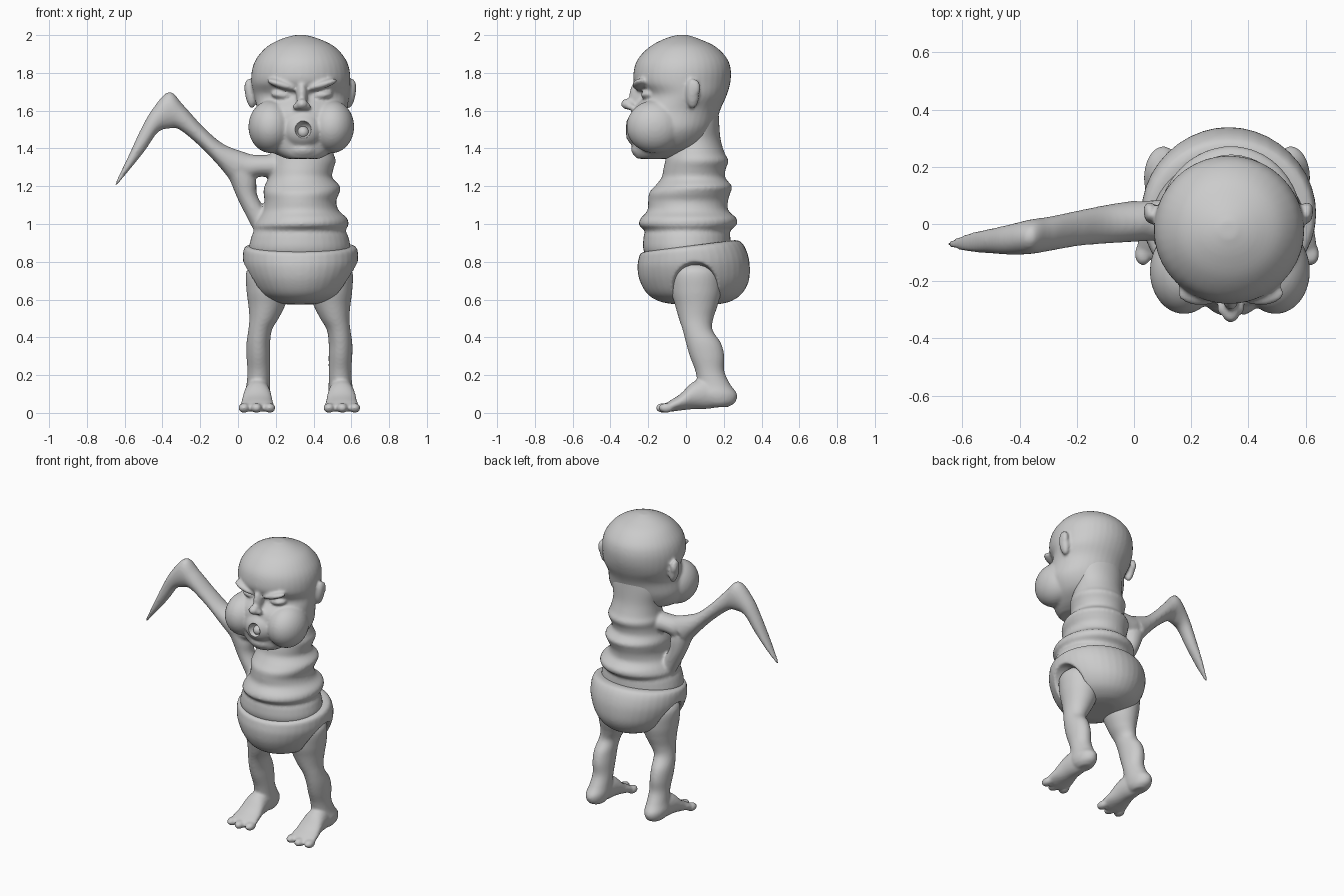
import bpy, bmesh, math
from mathutils import Vector, Matrix

MID = 0.33          # sideways middle of the figure
skin = bpy.data.materials.new("plain_grey")
skin.diffuse_color = (0.6, 0.6, 0.6, 1)


def blend(rings, steps=5):
    """Smooth in-between rings (Catmull-Rom)."""
    out = []
    for i in range(len(rings) - 1):
        p = [rings[max(i - 1, 0)], rings[i], rings[i + 1], rings[min(i + 2, len(rings) - 1)]]
        for s in range(steps):
            t = s / steps
            out.append([0.5 * (2 * b + (c - a) * t + (2 * a - 5 * b + 4 * c - d) * t * t
                               + (3 * b - a - 3 * c + d) * t ** 3) for a, b, c, d in zip(*p)])
    return out + [rings[-1]]


def loft(bm, rings, n=40):
    """Skin over rings of (centre, half axis, half axis), ends closed."""
    loops = []
    for r in blend([[*c, *u, *v] for c, u, v in rings]):
        c, u, v = Vector(r[:3]), Vector(r[3:6]), Vector(r[6:])
        loops.append([bm.verts.new(c + u * math.cos(2 * math.pi * k / n) + v * math.sin(2 * math.pi * k / n))
                      for k in range(n)])
    for a, b in zip(loops, loops[1:]):
        for k in range(n):
            bm.faces.new((a[k], a[(k + 1) % n], b[(k + 1) % n], b[k]))
    bm.faces.new(loops[0])
    bm.faces.new(loops[-1])


def level(z, x0, x1, y0, y1, tilt=0):
    """Horizontal ring filling a box; tilt raises the back."""
    return (((x0 + x1) / 2, (y0 + y1) / 2, z), ((x1 - x0) / 2, 0, 0), (0, (y1 - y0) / 2, tilt))


def upright(y, x0, x1, z0, z1):
    """Ring facing forward."""
    return (((x0 + x1) / 2, y, (z0 + z1) / 2), ((x1 - x0) / 2, 0, 0), (0, 0, (z1 - z0) / 2))


def span(x0, z0, x1, z1, y, h):
    """Ring between two outline points, h thick either way in y."""
    return (((x0 + x1) / 2, y, (z0 + z1) / 2), ((x0 - x1) / 2, 0, (z0 - z1) / 2), (0, h, 0))


def ball(bm, c, r, turn=0):
    m = Matrix.Translation(c) @ Matrix.Rotation(turn, 4, 'Y') @ Matrix.Diagonal((*r, 1))
    bmesh.ops.create_uvsphere(bm, u_segments=32, v_segments=20, radius=1, matrix=m)


def finish(name, bm):
    bmesh.ops.recalc_face_normals(bm, faces=bm.faces)
    for f in bm.faces:
        f.smooth = True
    me = bpy.data.meshes.new(name)
    bm.to_mesh(me)
    bm.free()
    me.materials.append(skin)
    ob = bpy.data.objects.new(name, me)
    bpy.context.collection.objects.link(ob)
    return ob


def fuse(ob, size, passes):
    m = ob.modifiers.new("fuse", 'REMESH')
    m.mode, m.voxel_size, m.use_smooth_shade = 'VOXEL', size, True
    soften(ob, passes)


def soften(ob, passes):
    m = ob.modifiers.new("soften", 'SMOOTH')
    m.factor, m.iterations = 0.5, passes


def cut(ob, cutter):
    m = ob.modifiers.new("cut", 'BOOLEAN')
    m.operation, m.object, m.solver = 'DIFFERENCE', cutter, 'EXACT'
    cutter.hide_render = True
    cutter.hide_viewport = True


# head: skull, cheeks, chin and features
bm = bmesh.new()
loft(bm, [level(*r) for r in (
    (1.345, .26, .43, -.26, -.10), (1.37, .20, .48, -.275, 0), (1.42, .12, .54, -.28, .10),
    (1.50, .09, .585, -.295, .15), (1.60, .10, .58, -.285, .18), (1.68, .085, .59, -.228, .215),
    (1.75, .07, .595, -.275, .235), (1.82, .075, .59, -.275, .237), (1.88, .10, .565, -.25, .215),
    (1.94, .155, .51, -.19, .155), (1.98, .23, .43, -.115, .07), (2.0, .30, .36, -.05, .01))])
for s in (-1, 1):
    ball(bm, (MID + .005 + s * .16, -.165, 1.515), (.12, .15, .14))             # cheek
    ball(bm, (MID + .008 + s * .105, -.24, 1.737), (.085, .045, .022), -s * .3)  # brow
    ball(bm, (MID + .008 + s * .105, -.19, 1.683), (.058, .05, .024), -s * .1)   # eyelid
    ball(bm, (MID + .008 + s * .027, -.295, 1.622), (.022, .025, .018))         # nostril
    ball(bm, (MID + s * .265, .035, 1.69), (.028, .036, .08), s * .15)           # ear
    ball(bm, (MID + s * .275, .05, 1.72), (.022, .026, .045))                    # ear rim
ball(bm, (.338, -.25, 1.68), (.03, .05, .08))       # nose bridge
ball(bm, (.338, -.305, 1.635), (.032, .04, .03))    # nose tip
ball(bm, (.343, -.235, 1.50), (.11, .09, .10))      # muzzle
ball(bm, (.343, -.23, 1.395), (.08, .06, .048))     # chin
head = finish("head", bm)
bm = bmesh.new()
ball(bm, (.345, -.34, 1.50), (.045, .075, .048))
fuse(head, .009, 4)
cut(head, finish("mouth_cutter", bm))
soften(head, 2)

# tongue inside the open mouth
bm = bmesh.new()
ball(bm, (.345, -.27, 1.485), (.032, .035, .032))
finish("tongue", bm)

# torso with skin rolls, neck and the hooked arm
bm = bmesh.new()
loft(bm, [level(*r) for r in (
    (.78, .10, .56, -.18, .20), (.86, .06, .595, -.225, .235), (.93, .07, .585, -.225, .235),
    (.965, .085, .57, -.22, .235), (.995, .085, .585, -.25, .268), (1.03, .105, .578, -.24, .268),
    (1.07, .13, .535, -.205, .225), (1.12, .14, .52, -.20, .222), (1.165, .135, .537, -.195, .235),
    (1.20, .14, .54, -.165, .243), (1.245, .16, .50, -.13, .208), (1.29, .165, .505, -.12, .21),
    (1.335, .165, .518, -.11, .225), (1.375, .175, .505, -.10, .205), (1.45, .18, .49, -.07, .183),
    (1.55, .17, .50, -.06, .175), (1.66, .20, .46, -.02, .17))])
loft(bm, [span(*r) for r in (
    (-.652, 1.212, -.645, 1.20, -.07, .01), (-.575, 1.37, -.58, 1.28, -.065, .032),
    (-.52, 1.49, -.495, 1.385, -.06, .042), (-.455, 1.605, -.425, 1.485, -.055, .052),
    (-.365, 1.70, -.365, 1.505, -.045, .06), (-.29, 1.63, -.31, 1.50, -.035, .06),
    (-.19, 1.52, -.20, 1.41, -.015, .062), (-.08, 1.425, -.10, 1.305, 0, .068),
    (.05, 1.375, -.04, 1.23, .01, .072))])
loft(bm, [span(*r) for r in (        # upper root
    (-.06, 1.41, -.08, 1.29, 0, .065), (.04, 1.375, .03, 1.235, .01, .07),
    (.12, 1.365, .12, 1.25, .015, .07), (.24, 1.375, .24, 1.24, .02, .07))])
loft(bm, [span(*r) for r in (        # lower root
    (-.09, 1.31, .06, 1.33, 0, .06), (-.045, 1.235, .095, 1.235, .01, .065),
    (-.005, 1.14, .10, 1.16, .015, .06), (.04, 1.05, .135, 1.09, .015, .055),
    (.09, .96, .20, 1.0, .015, .05), (.15, .91, .25, .95, .015, .04))])
fuse(finish("torso_and_arm", bm), .01, 4)

# diaper with two leg openings
bm = bmesh.new()
loft(bm, [level(*r) for r in (
    (.575, .25, .41, -.06, .17), (.59, .18, .48, -.14, .235), (.63, .11, .55, -.205, .295),
    (.70, .06, .60, -.245, .333), (.78, .03, .632, -.257, .337, .01), (.84, .026, .636, -.25, .32, .02),
    (.875, .035, .627, -.24, .292, .03), (.885, .06, .60, -.215, .26, .03))])
diaper = finish("diaper", bm)
for s, side in ((-1, "left"), (1, "right")):
    bm = bmesh.new()
    ball(bm, (MID + s * .33, .05, .62), (.22, .145, .18))
    cut(diaper, finish(side + "_leg_hole_cutter", bm))
fuse(diaper, .009, 3)

# legs with three-toed feet, the second mirrored
for side in ("left", "right"):
    bm = bmesh.new()
    loft(bm, [level(*r) for r in (
        (.80, .10, .24, -.03, .13), (.75, .045, .27, -.08, .18), (.65, .045, .275, -.08, .187),
        (.57, .055, .25, -.058, .168), (.50, .06, .215, -.038, .145), (.44, .055, .18, -.018, .14),
        (.37, .045, .17, 0, .185), (.30, .045, .17, .02, .203), (.22, .05, .17, .05, .203),
        (.15, .045, .17, .06, .235), (.10, .035, .17, .05, .27), (.055, .045, .16, .08, .26),
        (.03, .07, .14, .12, .22))])
    loft(bm, [upright(*r) for r in (
        (.22, .05, .15, .04, .12), (.12, .04, .165, .022, .18), (.04, .03, .175, .02, .165),
        (-.03, .018, .185, .013, .10), (-.085, .01, .19, .006, .065), (-.115, .03, .17, .008, .045))])
    for x, y in ((.032, -.105), (.098, -.12), (.168, -.105)):
        ball(bm, (x, y, .026), (.03, .04, .026))
    if side == "right":
        for v in bm.verts:
            v.co.x = 0.65 - v.co.x
    fuse(finish(side + "_leg", bm), .009, 4)
